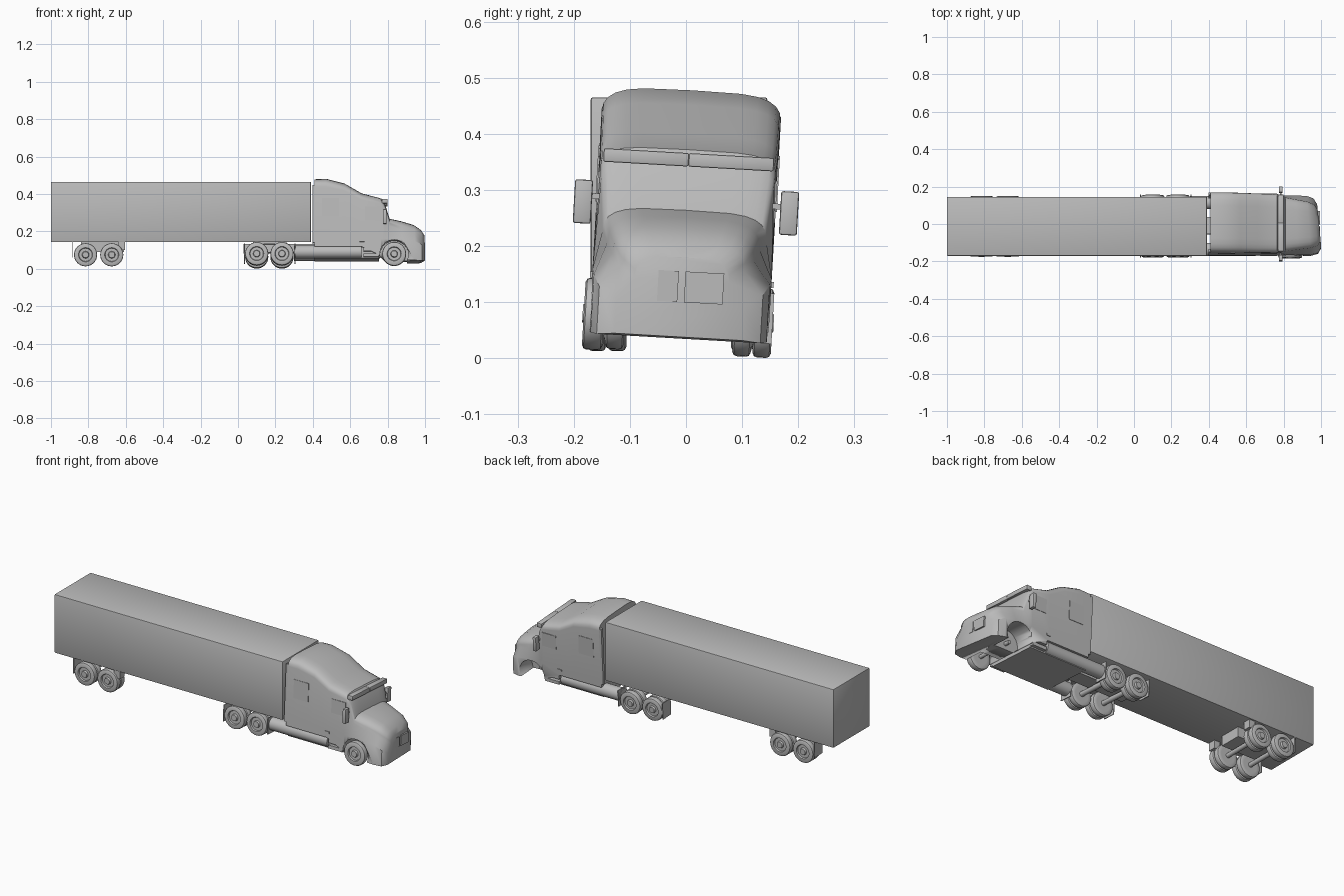
import bpy, bmesh, math
from mathutils import Matrix, Vector

cube = bpy.data.objects.get("Cube")
if cube:
    bpy.data.objects.remove(cube, do_unlink=True)

GREY = (0.5, 0.5, 0.5, 1)
mat = bpy.data.materials.new("plain grey")
mat.use_nodes = True
mat.diffuse_color = GREY
mat.node_tree.nodes["Principled BSDF"].inputs["Base Color"].default_value = GREY

# The tractor leans slightly to one side
LEAN = (Matrix.Translation((0, 0, 0.27)) @ Matrix.Rotation(math.radians(-3.3), 4, 'X')
        @ Matrix.Translation((0, 0, -0.27)))
UPRIGHT = Matrix.Translation((0, -0.013, 0))


def finish(bm, name, frame, smooth=True):
    bmesh.ops.recalc_face_normals(bm, faces=bm.faces)
    mesh = bpy.data.meshes.new(name)
    bm.to_mesh(mesh)
    bm.free()
    mesh.transform(frame)
    mesh.materials.append(mat)
    ob = bpy.data.objects.new(name, mesh)
    bpy.context.collection.objects.link(ob)
    if smooth:
        bpy.ops.object.select_all(action='DESELECT')
        ob.select_set(True)
        bpy.context.view_layer.objects.active = ob
        bpy.ops.object.shade_smooth_by_angle(angle=math.radians(35))
    return ob


def box(name, lo, hi, frame=LEAN, bevel=0.0):
    lo, hi = Vector(lo), Vector(hi)
    size = hi - lo
    bm = bmesh.new()
    bmesh.ops.create_cube(bm, size=1, matrix=Matrix.Translation((lo + hi) / 2)
                          @ Matrix.Diagonal((*size, 1)))
    if bevel:
        bmesh.ops.bevel(bm, geom=bm.edges[:], offset=bevel, segments=2,
                        affect='EDGES', profile=0.5)
    return finish(bm, name, frame, smooth=bevel > 0)


def cylinder(name, centre, radius, length, axis, frame=LEAN):
    turn = Matrix.Rotation(math.pi / 2, 4, 'Y' if axis == 'X' else 'X')
    bm = bmesh.new()
    bmesh.ops.create_cone(bm, cap_ends=True, segments=32, radius1=radius, radius2=radius,
                          depth=length, matrix=Matrix.Translation(centre) @ turn)
    return finish(bm, name, frame)


def wheel(name, x, z, outer, side, radius, widths, frame):
    """Lathed wheel: hub, dished rim and one or two tyres, going inward from outer."""
    prof = [(0, -0.002), (0.016, -0.002), (0.019, 0.008), (0.035, 0.008), (0.038, 0.0)]
    d = 0.0
    for w in widths:
        prof += [(radius - 0.008, d), (radius - 0.002, d + 0.003), (radius, d + 0.008),
                 (radius, d + w - 0.008), (radius - 0.002, d + w - 0.003),
                 (radius - 0.008, d + w), (0.04, d + w)]
        d += w + 0.003
    prof.append((0, prof[-1][1]))
    bm = bmesh.new()
    verts = [bm.verts.new((x + r, side * (outer - dep), z)) for r, dep in prof]
    edges = [bm.edges.new(pair) for pair in zip(verts, verts[1:])]
    bmesh.ops.spin(bm, geom=verts + edges, cent=(x, 0, z), axis=(0, 1, 0),
                   angle=2 * math.pi, steps=32)
    bmesh.ops.remove_doubles(bm, verts=bm.verts, dist=0.0001)
    finish(bm, name, frame)


# Trailer box and its underframe
box("trailer_box", (-1, -0.157, 0.143), (0.39, 0.158, 0.465), UPRIGHT, 0.004)
box("trailer_bogie", (-0.84, -0.06, 0.09), (-0.61, 0.06, 0.144), UPRIGHT)
for s, side in ((-1, "right"), (1, "left")):
    box("bogie_bracket_" + side, (-0.64, s * 0.13 - 0.02, 0.1),
        (-0.605, s * 0.13 + 0.02, 0.144), UPRIGHT)
    box("trailer_mudflap_" + side, (-0.886, s * 0.125 - 0.033, 0.06),
        (-0.881, s * 0.125 + 0.033, 0.144), UPRIGHT)
    for i, x in enumerate((-0.815, -0.675)):
        wheel(f"trailer_wheel_{side}_{i}", x, 0.075, 0.162, s, 0.062, (0.033, 0.033), UPRIGHT)
for x in (-0.815, -0.675):
    cylinder("trailer_axle", (x, 0, 0.075), 0.012, 0.22, 'Y', UPRIGHT)

# Cab and hood: x, bottom, lower half width, fender top, shoulder z, shoulder half width, top
SECTIONS = [
    (0.41, 0.11, 0.160, 0.15, 0.43, 0.160, 0.475),
    (0.47, 0.11, 0.160, 0.15, 0.43, 0.160, 0.478),
    (0.57, 0.11, 0.160, 0.15, 0.41, 0.159, 0.452),
    (0.66, 0.11, 0.160, 0.15, 0.36, 0.158, 0.400),
    (0.765, 0.06, 0.160, 0.15, 0.34, 0.156, 0.372),
    (0.785, 0.04, 0.160, 0.15, 0.31, 0.154, 0.345),
    (0.81, 0.04, 0.160, 0.15, 0.22, 0.146, 0.264),
    (0.87, 0.04, 0.160, 0.15, 0.20, 0.136, 0.251),
    (0.935, 0.037, 0.157, 0.14, 0.18, 0.126, 0.231),
    (0.972, 0.035, 0.146, 0.12, 0.16, 0.112, 0.205),
    (0.990, 0.038, 0.115, 0.10, 0.14, 0.085, 0.180),
]


def power(v, p):
    return math.copysign(abs(v) ** p, v)


bm = bmesh.new()
rings = []
for x, zb, hb, zf, zs, hs, zt in SECTIONS:
    arc = [(hs * power(math.cos(a), 0.45), zs + (zt - zs) * math.sin(a) ** 0.8)
           for a in (math.pi * k / 12 for k in range(13))]
    pts = [(hb, zb), (hb, zf)] + arc + [(-hb, zf), (-hb, zb)]
    skew = 0.1 * max(0, (x - 0.8) / 0.2)
    rings.append([bm.verts.new((x - skew * y, y, z)) for y, z in pts])
n = len(rings[0])
for a, b in zip(rings, rings[1:]):
    for i in range(n):
        bm.faces.new((a[i], a[(i + 1) % n], b[(i + 1) % n], b[i]))
bm.faces.new(rings[0])
bm.faces.new(rings[-1])
cab = finish(bm, "cab_and_hood", LEAN)

# Front wheel arches cut out of the fenders
for s in (-1, 1):
    cutter = cylinder("arch_cutter", (0.835, s * 0.13, 0.07), 0.076, 0.16, 'Y')
    cutter.hide_render = True
    mod = cab.modifiers.new("arch", 'BOOLEAN')
    mod.operation, mod.solver, mod.object = 'DIFFERENCE', 'EXACT', cutter
    bpy.context.view_layer.objects.active = cab
    bpy.ops.object.modifier_apply(modifier=mod.name)
    bpy.data.objects.remove(cutter, do_unlink=True)

# Cab fittings
box("cab_floor", (0.41, -0.14, 0.048), (0.755, 0.14, 0.112))
box("chassis_frame", (0.03, -0.045, 0.085), (0.41, 0.045, 0.13))
box("coupling_plate", (0.08, -0.07, 0.128), (0.26, 0.07, 0.145))
for s, side in ((-1, "right"), (1, "left")):
    def plate(name, x0, x1, y0, y1, z0, z1, bevel=0.0):
        ys = sorted((s * y0, s * y1))
        return box(f"{name}_{side}", (x0, ys[0], z0), (x1, ys[1], z1), LEAN, bevel)

    # Sun visor halves meeting in the middle
    plate("sun_visor", 0.77, 0.800, 0.0, 0.152, 0.342, 0.366, 0.003)
    plate("mirror", 0.775, 0.795, 0.168, 0.2, 0.23, 0.308, 0.004)
    plate("mirror_arm", 0.78, 0.788, 0.15, 0.17, 0.275, 0.285)
    plate("side_window", 0.68, 0.765, 0.154, 0.160, 0.25, 0.325)
    plate("sleeper_window", 0.45, 0.54, 0.157, 0.162, 0.27, 0.37)
    plate("door_handle", 0.65, 0.675, 0.158, 0.164, 0.135, 0.145)
    plate("grille", 0.985, 0.994, 0.006, 0.075, 0.1, 0.155)
    plate("rear_fairing", 0.398, 0.412, 0.145, 0.16, 0.13, 0.44)
    for i, z in enumerate((0.055, 0.085)):
        plate(f"step_{i}", 0.67, 0.755, 0.12, 0.16, z, z + 0.018)
    cylinder("fuel_tank_" + side, (0.48, s * 0.125, 0.083), 0.035, 0.36, 'X')
    for i, x in enumerate((0.1, 0.235)):
        wheel(f"drive_wheel_{side}_{i}", x, 0.0715, 0.166, s, 0.062, (0.033, 0.033), LEAN)
    for i, x in enumerate((0.033, 0.303)):
        plate(f"drive_mudflap_{i}", x, x + 0.004, 0.095, 0.166, 0.035, 0.125)

for x in (0.1, 0.235):
    cylinder("drive_axle", (x, 0, 0.0715), 0.013, 0.22, 'Y')

# Front wheel on the right with its axle
wheel("front_wheel_right", 0.835, 0.07, 0.171, -1, 0.064, (0.036,), LEAN)
cylinder("front_axle", (0.835, -0.03, 0.07), 0.01, 0.22, 'Y')
